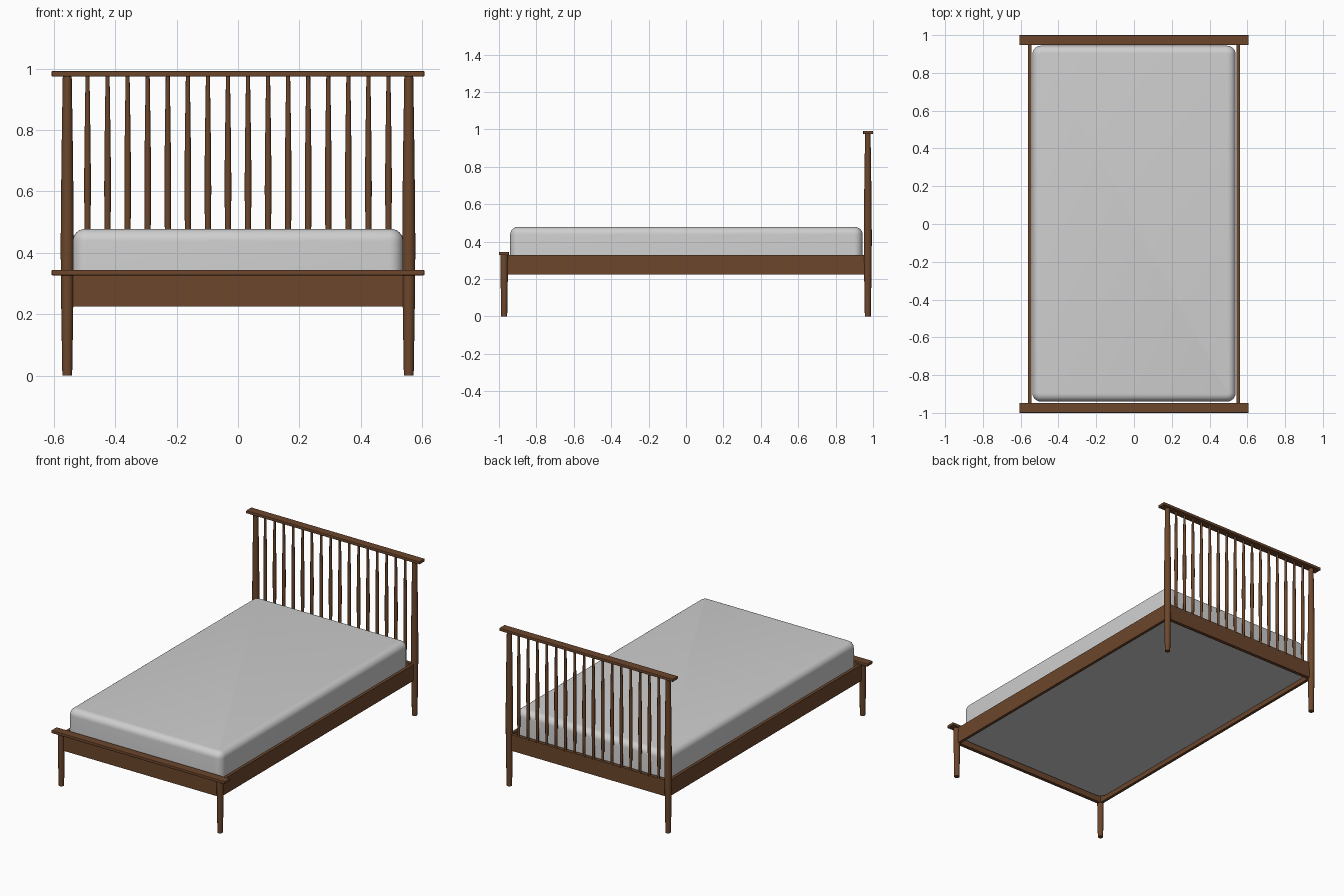
import bpy
import bmesh
import math

cube = bpy.data.objects.get("Cube")
if cube:
    bpy.data.objects.remove(cube, do_unlink=True)


def make_material(name, color):
    mat = bpy.data.materials.new(name)
    mat.use_nodes = True
    mat.diffuse_color = color
    mat.node_tree.nodes["Principled BSDF"].inputs["Base Color"].default_value = color
    return mat


WOOD = make_material("walnut_wood", (0.15, 0.062, 0.025, 1))
FABRIC = make_material("white_fabric", (0.62, 0.62, 0.62, 1))


def add_object(name, bm, mat):
    mesh = bpy.data.meshes.new(name)
    bmesh.ops.recalc_face_normals(bm, faces=bm.faces)
    bm.to_mesh(mesh)
    bm.free()
    mesh.materials.append(mat)
    obj = bpy.data.objects.new(name, mesh)
    bpy.context.collection.objects.link(obj)
    return obj


def smooth(obj, angle=40):
    bpy.ops.object.select_all(action="DESELECT")
    obj.select_set(True)
    bpy.context.view_layer.objects.active = obj
    bpy.ops.object.shade_smooth_by_angle(angle=math.radians(angle))


def box_bmesh(center, size):
    bm = bmesh.new()
    bmesh.ops.create_cube(bm, size=1)
    bmesh.ops.scale(bm, vec=size, verts=bm.verts)
    bmesh.ops.translate(bm, vec=center, verts=bm.verts)
    return bm


def board(name, center, size, bevel=0.0):
    bm = box_bmesh(center, size)
    if bevel:
        bmesh.ops.bevel(bm, geom=bm.edges[:], offset=bevel, segments=2,
                        profile=0.5, affect="EDGES")
    return add_object(name, bm, WOOD)


def turned(name, x, y, profile, sides=12):
    """Round tapered rod from (radius, height) pairs."""
    bm = bmesh.new()
    rings = []
    for r, z in profile:
        angles = [2 * math.pi * i / sides for i in range(sides)]
        rings.append([bm.verts.new((x + r * math.cos(a), y + r * math.sin(a), z))
                      for a in angles])
    for low, high in zip(rings, rings[1:]):
        for i in range(sides):
            j = (i + 1) % sides
            bm.faces.new((low[i], low[j], high[j], high[i]))
    bm.faces.new(rings[0])
    bm.faces.new(rings[-1])
    smooth(add_object(name, bm, WOOD))


END_Y = 0.972      # centre line of head and foot frames
POST_X = 0.556
RAIL_Z, RAIL_H = 0.276, 0.102

# Posts, legs and side rails
HEAD_POST = [(0.016, 0), (0.020, 0.25), (0.0215, 0.42), (0.020, 0.60),
             (0.0175, 0.80), (0.0145, 0.978)]
FOOT_LEG = [(0.016, 0), (0.018, 0.12), (0.020, 0.25), (0.0205, 0.33)]
for side, s in (("left", 1), ("right", -1)):
    turned(f"head_post_{side}", s * POST_X, END_Y, HEAD_POST)
    turned(f"foot_leg_{side}", s * POST_X, -END_Y, FOOT_LEG)
    board(f"side_rail_{side}", (s * 0.552, 0, RAIL_Z), (0.018, 1.92, RAIL_H))

# End panels and cap boards
for end, s, cap_z in (("head", 1, 0.983), ("foot", -1, 0.336)):
    board(f"{end}_panel", (0, s * 0.966, RAIL_Z), (1.10, 0.022, RAIL_H))
    board(f"{end}_cap", (0, s * 0.9735, cap_z), (1.214, 0.053, 0.018), 0.003)

# Headboard spindles
COUNT = 16
SPINDLE = [(0.0075, 0.32), (0.0095, 0.45), (0.011, 0.60), (0.0105, 0.70),
           (0.0085, 0.85), (0.0065, 0.978)]
for i in range(COUNT):
    turned(f"spindle_{i + 1}", -0.49 + 0.98 * i / (COUNT - 1), END_Y, SPINDLE, 10)

# Mattress: rounded vertical corners, then a softly rounded top edge
bm = box_bmesh((0, 0.002, 0.364), (1.076, 1.884, 0.228))
uprights = [e for e in bm.edges
            if abs(e.verts[0].co.z - e.verts[1].co.z) > 0.1]
bmesh.ops.bevel(bm, geom=uprights, offset=0.045, segments=6, profile=0.5,
                affect="EDGES")
top = max(v.co.z for v in bm.verts)
rim = [e for e in bm.edges if all(v.co.z > top - 0.001 for v in e.verts)]
bmesh.ops.bevel(bm, geom=rim, offset=0.04, segments=6, profile=0.5,
                affect="EDGES")
smooth(add_object("mattress", bm, FABRIC), 50)
